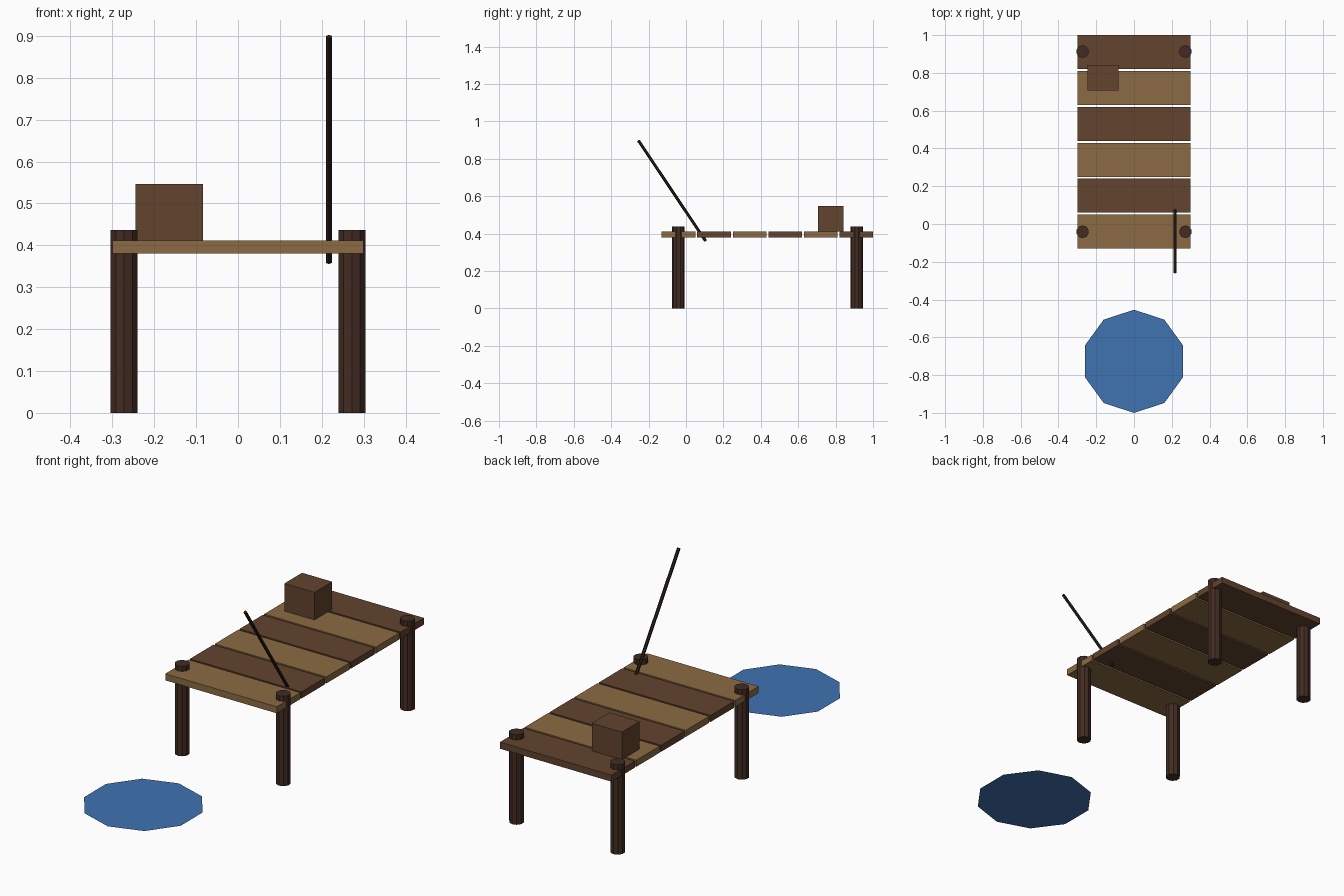
import bpy, math
from mathutils import Vector

if "Cube" in bpy.data.objects:
    bpy.data.objects.remove(bpy.data.objects["Cube"])


def material(name, rgb):
    m = bpy.data.materials.new(name)
    lin = [(c / 255 / 12.92) if c < 11 else ((c / 255 + 0.055) / 1.055) ** 2.4 for c in rgb]
    m.diffuse_color = (*lin, 1)
    m.use_nodes = True
    m.node_tree.nodes["Principled BSDF"].inputs["Base Color"].default_value = m.diffuse_color
    return m


light_wood = material("light wood", (139, 107, 67))
dark_wood = material("dark wood", (98, 68, 46))
post_wood = material("post wood", (66, 44, 34))
rod_wood = material("rod wood", (44, 31, 24))
water_blue = material("water blue", (63, 115, 176))


def finish(name, mat):
    ob = bpy.context.object
    ob.name = name
    ob.data.materials.append(mat)
    return ob


def box(name, mat, lo, hi):
    lo, hi = Vector(lo), Vector(hi)
    bpy.ops.mesh.primitive_cube_add(size=1, location=(lo + hi) / 2)
    ob = finish(name, mat)
    ob.scale = hi - lo
    return ob


def rod(name, mat, a, b, radius, sides):
    a, b = Vector(a), Vector(b)
    bpy.ops.mesh.primitive_cylinder_add(vertices=sides, radius=radius,
                                        depth=(b - a).length, location=(a + b) / 2)
    ob = finish(name, mat)
    ob.rotation_euler = (b - a).to_track_quat('Z', 'Y').to_euler()
    return ob


# Deck planks, alternating light and dark
for i in range(6):
    y = -0.13 + 0.19 * i
    box(f"plank_{i + 1}", dark_wood if i % 2 else light_wood,
        (-0.3, y, 0.38), (0.3, y + 0.18, 0.412))

# Corner posts
for end, y in (("front", -0.041), ("back", 0.913)):
    for side, x in (("left", -0.272), ("right", 0.272)):
        bpy.ops.mesh.primitive_cylinder_add(vertices=10, radius=0.0335, depth=0.437,
                                            location=(x, y, 0.2185))
        finish(f"{end}_{side}_post", post_wood)

# Crate on the deck
box("crate", dark_wood, (-0.245, 0.706, 0.412), (-0.083, 0.842, 0.546))

# Leaning fishing rod
rod("fishing_rod", rod_wood, (0.217, 0.105, 0.36), (0.217, -0.255, 0.898), 0.008, 6)

# Water patch in front
bpy.ops.mesh.primitive_circle_add(vertices=10, radius=0.273, fill_type='NGON',
                                  location=(0, -0.727, 0.083))
finish("water_patch", water_blue)
